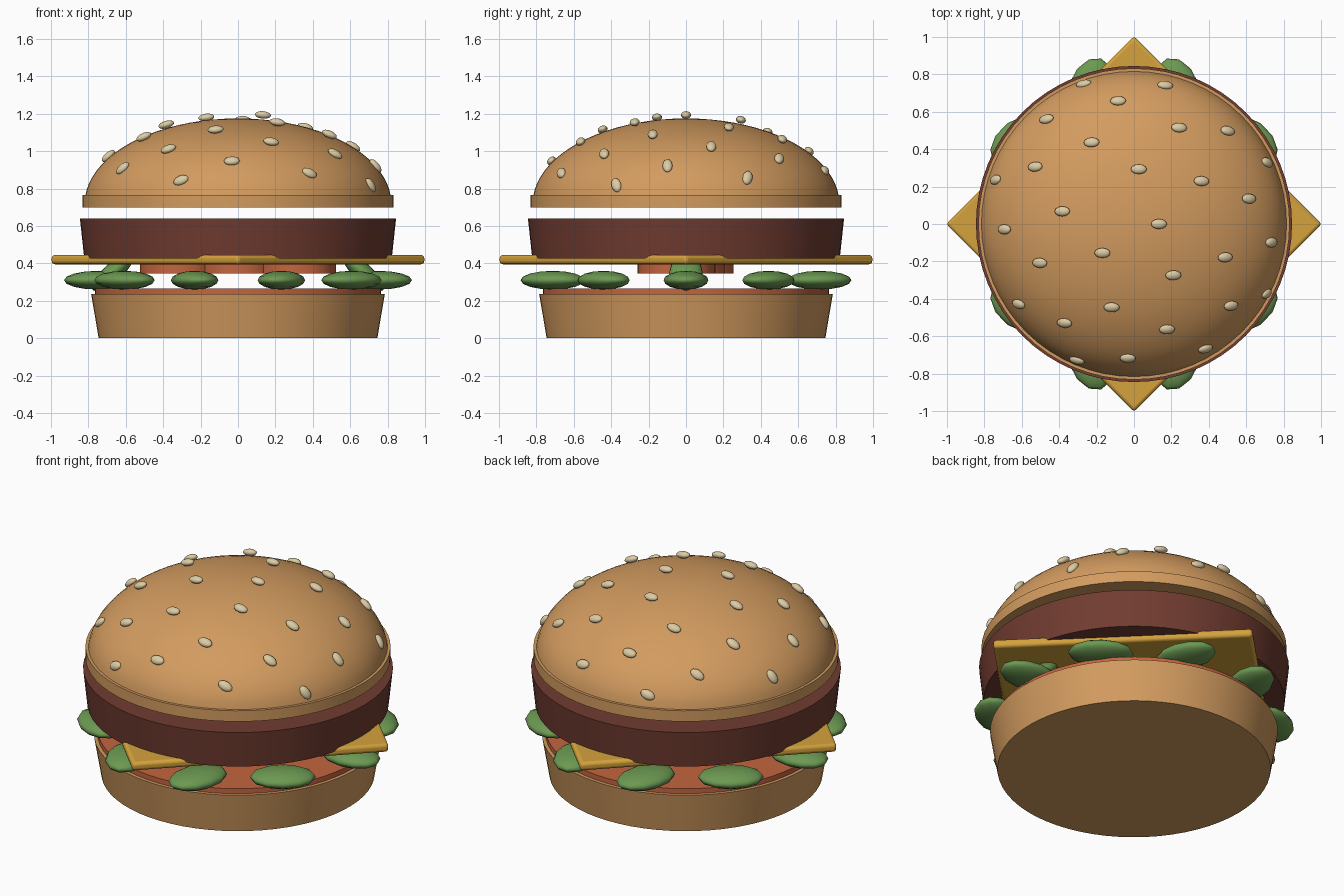
import bpy, math
from mathutils import Vector, Euler

if "Cube" in bpy.data.objects:
    bpy.data.objects.remove(bpy.data.objects["Cube"])


def material(name, rgb):
    m = bpy.data.materials.new(name)
    m.diffuse_color = (*rgb, 1)
    m.use_nodes = True
    m.node_tree.nodes["Principled BSDF"].inputs["Base Color"].default_value = m.diffuse_color
    return m


BUN = material("toasted bun", (0.65, 0.33, 0.115))
PATTY = material("grilled meat", (0.165, 0.045, 0.03))
CHEESE = material("cheese yellow", (0.66, 0.36, 0.045))
GREEN = material("leaf green", (0.15, 0.32, 0.085))
RED = material("tomato red", (0.55, 0.13, 0.05))
SEED = material("sesame cream", (0.72, 0.60, 0.37))


def finish(ob, name, mat, angle=35):
    ob.name = name
    ob.data.materials.append(mat)
    bpy.ops.object.select_all(action='DESELECT')
    ob.select_set(True)
    bpy.context.view_layer.objects.active = ob
    bpy.ops.object.shade_smooth_by_angle(angle=math.radians(angle))
    return ob


def disc(name, mat, r0, r1, z0, z1, xy=(0, 0), sides=64):
    bpy.ops.mesh.primitive_cone_add(vertices=sides, radius1=r0, radius2=r1, depth=z1 - z0,
                                    location=(*xy, (z0 + z1) / 2))
    return finish(bpy.context.object, name, mat)


def ellipsoid(name, mat, loc, size, rot, seg=12, rings=8):
    bpy.ops.mesh.primitive_uv_sphere_add(segments=seg, ring_count=rings, radius=1,
                                         location=loc, rotation=rot)
    bpy.context.object.scale = size
    return finish(bpy.context.object, name, mat, 60)


def lathe(name, mat, profile, n=64):
    verts, faces, rows = [], [], len(profile)
    for i in range(n):
        a = 2 * math.pi * i / n
        verts += [(r * math.cos(a), r * math.sin(a), z) for r, z in profile]
    for i in range(n):
        p, q = i * rows, (i + 1) % n * rows
        faces += [(p + k, q + k, q + k + 1, p + k + 1) for k in range(rows - 1)]
    faces.append([i * rows for i in reversed(range(n))])
    faces.append([i * rows + rows - 1 for i in range(n)])
    me = bpy.data.meshes.new(name)
    me.from_pydata(verts, [], faces)
    ob = bpy.data.objects.new(name, me)
    bpy.context.collection.objects.link(ob)
    return finish(ob, name, mat)


# Lower bun, sauce layer and patty
disc("bottom_bun", BUN, 0.745, 0.785, 0, 0.235)
disc("sauce_layer", RED, 0.765, 0.765, 0.225, 0.265)
disc("patty", PATTY, 0.822, 0.845, 0.425, 0.64)

# Lettuce leaves in a ring
for i in range(10):
    a = i * math.pi / 5
    ellipsoid("lettuce_leaf", GREEN, (0.75 * math.cos(a), 0.75 * math.sin(a), 0.31),
              (0.18, 0.12, 0.05), (0, 0, -a))

# Tilted leaves tucked under the cheese
for s in (-1, 1):
    ellipsoid("tucked_leaf", GREEN, (s * 0.67, 0, 0.35), (0.14, 0.09, 0.05),
              (0, s * math.radians(42), 0))

# Tomato slices
for x, y in ((-0.315, 0.045), (0.315, -0.05), (0, 0.0)):
    disc("tomato_slice", RED, 0.208, 0.208, 0.345, 0.41, (x, y), 32)

# Cheese slice turned by 45 degrees
bpy.ops.mesh.primitive_cube_add(size=1, location=(0, 0, 0.42), rotation=(0, 0, math.pi / 4))
cheese = bpy.context.object
cheese.scale = (1.42, 1.42, 0.05)
bpy.ops.object.transform_apply(location=False, rotation=False, scale=True)
bevel = cheese.modifiers.new("bevel", 'BEVEL')
bevel.width, bevel.segments = 0.018, 3
finish(cheese, "cheese_slice", CHEESE)

# Top bun: rim band and dome
disc("top_bun_rim", BUN, 0.832, 0.832, 0.70, 0.765)
dome = []
for i in range(20):
    t = math.radians(5 + 84.5 * i / 19)
    dome.append((0.82 * math.cos(t), 0.72 + 0.455 * math.sin(t)))
lathe("top_bun_dome", BUN, dome)

# Sesame seeds on a golden-angle spiral
N = 30
for k in range(N):
    u = 1 - 0.8 * (k + 0.5) / N
    r, a = 0.82 * math.sqrt(1 - u * u), -k * math.radians(137.508)
    x, y = r * math.cos(a), r * math.sin(a)
    normal = Vector((x / 0.82 ** 2, y / 0.82 ** 2, u / 0.455)).normalized()
    rot = Vector((0, 0, 1)).rotation_difference(normal).to_euler()
    ellipsoid("sesame_seed", SEED, (x, y, 0.715 + 0.485 * u), (0.043, 0.027, 0.02), rot)
